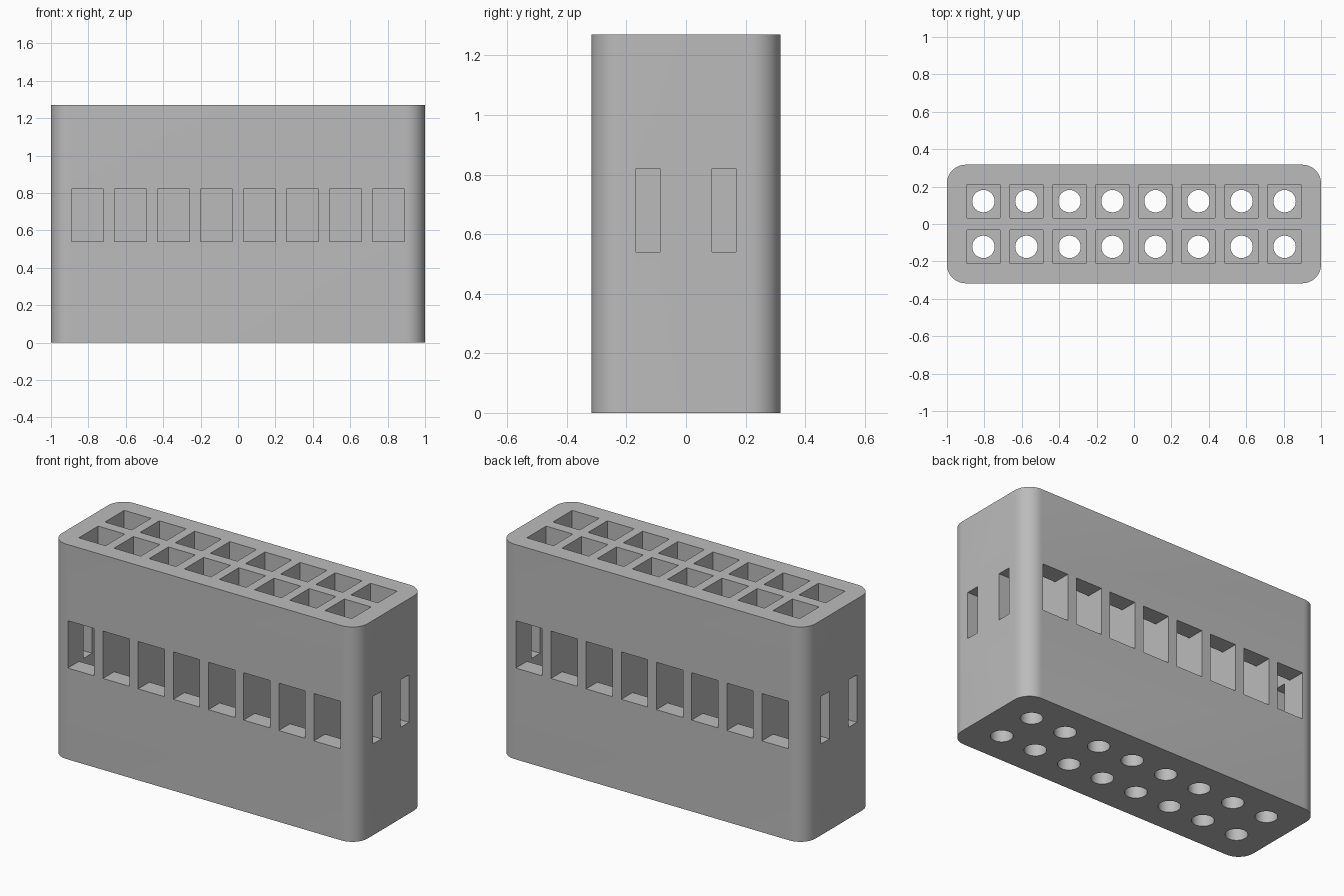
import bpy
import bmesh
import math
from mathutils import Matrix, Vector

default = bpy.data.objects.get("Cube")
if default:
    bpy.data.objects.remove(default, do_unlink=True)

HX, HY, HEIGHT, RADIUS = 1.0, 0.317, 1.27, 0.1
PITCH, COUNT, ROW = 0.23, 8, 0.122
CELL_FLOOR = 0.22
WINDOW_LOW, WINDOW_HIGH = 0.54, 0.82
columns = [(i - (COUNT - 1) / 2) * PITCH for i in range(COUNT)]
rows = (-ROW, ROW)

grey = bpy.data.materials.new("grey_plastic")
grey.use_nodes = True
colour = (0.5, 0.5, 0.5, 1)
grey.diffuse_color = colour
grey.node_tree.nodes["Principled BSDF"].inputs["Base Color"].default_value = colour


def make_object(name, bm):
    bmesh.ops.recalc_face_normals(bm, faces=bm.faces)
    mesh = bpy.data.meshes.new(name)
    bm.to_mesh(mesh)
    bm.free()
    mesh.materials.append(grey)
    obj = bpy.data.objects.new(name, mesh)
    bpy.context.collection.objects.link(obj)
    return obj


def add_box(bm, low, high):
    low, high = Vector(low), Vector(high)
    matrix = Matrix.Translation((low + high) / 2) @ Matrix.Diagonal((*(high - low), 1))
    bmesh.ops.create_cube(bm, size=1, matrix=matrix)


def cut(target, name, bm):
    cutter = make_object(name, bm)
    cutter.hide_render = True
    mod = target.modifiers.new(name, "BOOLEAN")
    mod.operation = "DIFFERENCE"
    mod.solver = "EXACT"
    mod.object = cutter
    bpy.context.view_layer.objects.active = target
    bpy.ops.object.modifier_apply(modifier=mod.name)
    bpy.data.objects.remove(cutter, do_unlink=True)


# Housing block with rounded upright edges
bm = bmesh.new()
add_box(bm, (-HX, -HY, 0), (HX, HY, HEIGHT))
upright = [e for e in bm.edges if abs(e.verts[0].co.z - e.verts[1].co.z) > 0.1]
bmesh.ops.bevel(bm, geom=upright, offset=RADIUS, segments=12, profile=0.5,
                affect="EDGES")
housing = make_object("connector_housing", bm)

# Square cells open at the top
bm = bmesh.new()
for x in columns:
    for y in rows:
        add_box(bm, (x - 0.0875, y - 0.09, CELL_FLOOR), (x + 0.0875, y + 0.09, HEIGHT + 0.1))
cut(housing, "cell_cutter", bm)

# Round wire holes through the floor
bm = bmesh.new()
for x in columns:
    for y in rows:
        bmesh.ops.create_cone(bm, cap_ends=True, segments=32, radius1=0.06, radius2=0.06,
                              depth=0.4, matrix=Matrix.Translation((x, y, 0.1)))
cut(housing, "wire_hole_cutter", bm)

# Latch windows along front and back
bm = bmesh.new()
for x in columns:
    for side in (-1, 1):
        inner, outer = side * ROW, side * (HY + 0.1)
        add_box(bm, (x - 0.086, min(inner, outer), WINDOW_LOW),
                (x + 0.086, max(inner, outer), WINDOW_HIGH))
cut(housing, "latch_window_cutter", bm)

# Narrow slots on both ends
bm = bmesh.new()
for side in (-1, 1):
    for y in (-0.128, 0.128):
        inner, outer = side * columns[-1], side * (HX + 0.1)
        add_box(bm, (min(inner, outer), y - 0.04, WINDOW_LOW),
                (max(inner, outer), y + 0.04, WINDOW_HIGH))
cut(housing, "end_slot_cutter", bm)

# Smooth rounded walls, crisp edges
bpy.ops.object.select_all(action="DESELECT")
housing.select_set(True)
bpy.context.view_layer.objects.active = housing
bpy.ops.object.shade_smooth_by_angle(angle=math.radians(30))
